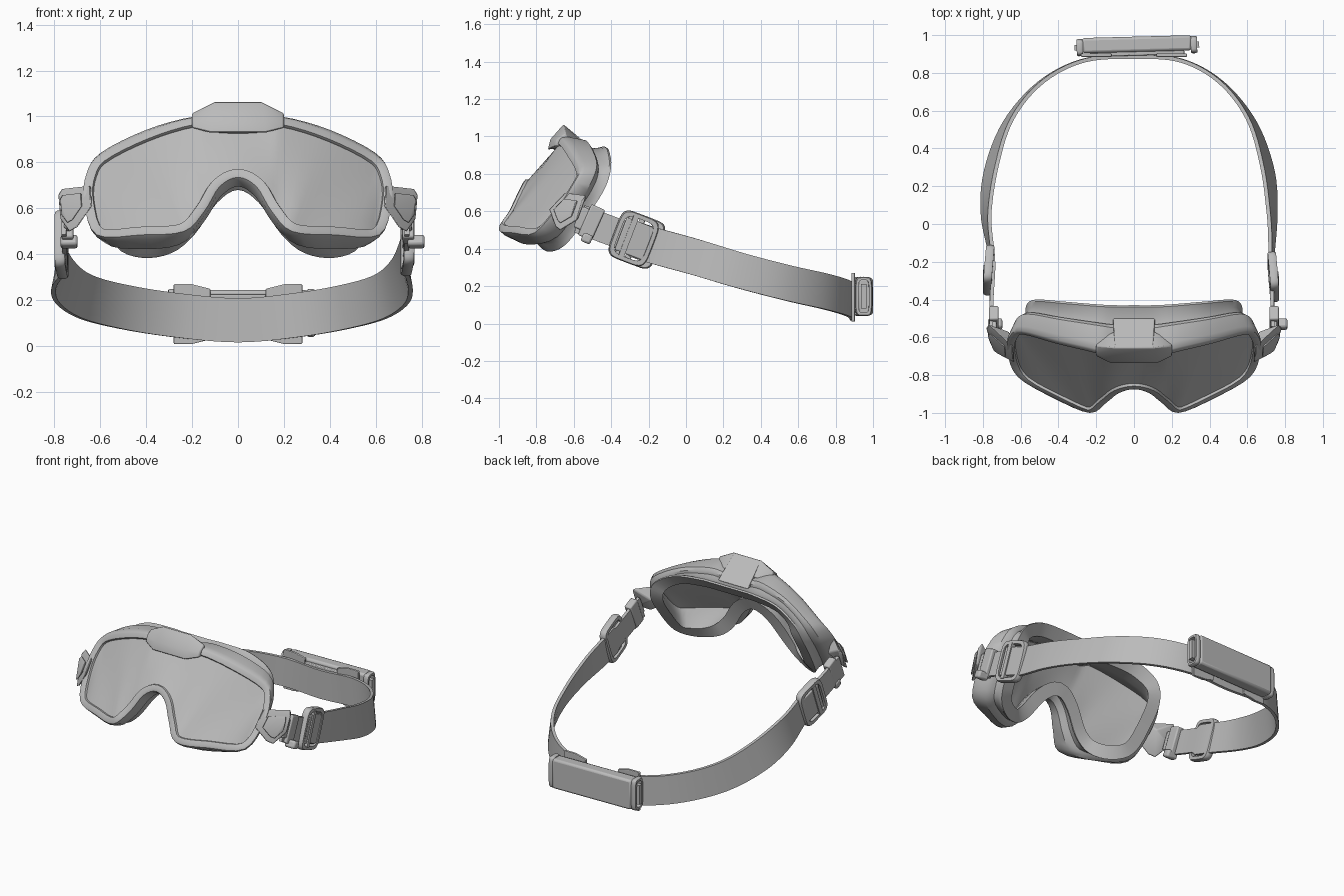
import bpy, bmesh, math
from mathutils import Vector, Matrix

if "Cube" in bpy.data.objects:
    bpy.data.objects.remove(bpy.data.objects["Cube"])

grey = bpy.data.materials.new("plain grey")
grey.use_nodes = True
grey.diffuse_color = (0.5, 0.5, 0.5, 1)
grey.node_tree.nodes["Principled BSDF"].inputs["Base Color"].default_value = (0.5, 0.5, 0.5, 1)

DEPTH = Vector((0, 0.85, -0.5)).normalized()   # direction from lens towards the face


def finish(name, bm, bevel=0.0, angle=35):
    bmesh.ops.remove_doubles(bm, verts=bm.verts, dist=1e-5)
    bmesh.ops.recalc_face_normals(bm, faces=bm.faces)
    mesh = bpy.data.meshes.new(name)
    bm.to_mesh(mesh)
    bm.free()
    mesh.materials.append(grey)
    obj = bpy.data.objects.new(name, mesh)
    bpy.context.collection.objects.link(obj)
    if bevel:
        mod = obj.modifiers.new("bevel", 'BEVEL')
        mod.width, mod.segments, mod.limit_method = bevel, 2, 'ANGLE'
    bpy.ops.object.select_all(action='DESELECT')
    obj.select_set(True)
    bpy.context.view_layer.objects.active = obj
    bpy.ops.object.shade_smooth_by_angle(angle=math.radians(angle))


def loft(bm, rows, wrap_rows=False, wrap_cols=False):
    grid = [[bm.verts.new(p) for p in row] for row in rows]
    nr, nc = len(grid), len(grid[0])
    for i in range(nr if wrap_rows else nr - 1):
        for j in range(nc if wrap_cols else nc - 1):
            a, b = grid[i], grid[(i + 1) % nr]
            k = (j + 1) % nc
            bm.faces.new((a[j], a[k], b[k], b[j]))
    return grid


def box(bm, size, matrix):
    bmesh.ops.create_cube(bm, size=1, matrix=matrix @ Matrix.Diagonal((*size, 1)))


def hull(bm, points):
    bmesh.ops.convex_hull(bm, input=[bm.verts.new(p) for p in points])


def spline(points, steps, closed):
    pts = [Vector(p) for p in points]
    n = len(pts)
    get = (lambda i: pts[i % n]) if closed else (lambda i: pts[max(0, min(n - 1, i))])
    out = []
    for i in range(n if closed else n - 1):
        a, b, c, d = (get(i + k) for k in (-1, 0, 1, 2))
        for s in range(steps):
            t = s / steps
            out.append(0.5 * (2 * b + (c - a) * t + (2 * a - 5 * b + 4 * c - d) * t * t
                              + (3 * b - a - 3 * c + d) * t ** 3))
    return out if closed else out + [pts[-1]]


def mirrored_ring(half):
    return spline(half + [(-x, y, z) for x, y, z in half[-2:0:-1]], 4, True)


def inset(ring, dist, push=0.0):
    n = len(ring)
    return [p + DEPTH.cross(ring[(i + 1) % n] - ring[i - 1]).normalized() * dist + DEPTH * push
            for i, p in enumerate(ring)]


def blend(r1, r2, t):
    return [a.lerp(b, t) for a, b in zip(r1, r2)]


# Goggle outlines: half loops from top centre round to the nose
rim = mirrored_ring([
    (0, -.69, .97), (.1, -.685, .975), (.2, -.66, .995), (.4, -.615, .935), (.6, -.565, .835),
    (.66, -.6, .75), (.67, -.68, .63), (.615, -.81, .485), (.42, -.925, .485),
    (.235, -1.0, .5), (.145, -.945, .59), (.08, -.895, .695), (0, -.875, .735)])
face = mirrored_ring([
    (0, -.43, .94), (.1, -.43, .94), (.2, -.425, .94), (.38, -.41, .92), (.52, -.4, .84),
    (.57, -.43, .73), (.57, -.51, .6), (.53, -.63, .435), (.42, -.715, .385),
    (.29, -.77, .405), (.19, -.775, .485), (.09, -.74, .625), (0, -.72, .68)])
lens_edge = inset(rim, .045, .01)

# Frame shell with rim, body, neck and face flange
bm = bmesh.new()
loft(bm, [lens_edge, inset(rim, .04, -.004), inset(rim, .012, -.006), rim,
          inset(blend(rim, face, .12), -.01), inset(blend(rim, face, .5), -.014),
          inset(blend(rim, face, .6), .004), inset(blend(rim, face, .64), .022),
          inset(blend(rim, face, .8), .018), inset(face, 0, -.012), face,
          inset(face, .085, -.012), inset(blend(rim, face, .5), .07)],
     wrap_rows=True, wrap_cols=True)
finish("goggle_frame", bm)

# Lens: ruled between the upper and lower edges
bm = bmesh.new()
n = len(lens_edge)
span = range(-n // 4, n // 4 + 1)
top = [lens_edge[j % n] for j in span]
low = [lens_edge[(n // 2 - j) % n] for j in span]
loft(bm, [blend(top, low, t / 6) for t in range(7)])
bmesh.ops.dissolve_degenerate(bm, dist=1e-5, edges=bm.edges)
finish("lens", bm, angle=60)

# Top mount block
bm = bmesh.new()
hull(bm, [(s * x, y, z) for s in (1, -1) for x, y, z in (
    (.1, -.655, 1.065), (.11, -.57, .985), (.2, -.645, 1.015), (.2, -.7, .952),
    (.2, -.69, .985), (.12, -.738, .93), (.12, -.725, .985), (.2, -.62, .95))])
hull(bm, [(s * x, y, z) for s in (1, -1) for x, y, z in (
    (.1, -.652, 1.062), (.11, -.5, .935), (.11, -.51, .88), (.11, -.66, .95))])
finish("top_mount", bm, .006)

# Strap: one band from clip to clip round the back
half = [(0, .885, .113), (.25, .865, .135), (.46, .75, .17), (.62, .55, .215), (.705, .3, .28),
        (.73, .05, .355), (.727, -.2, .425), (.732, -.4, .495), (.735, -.57, .56)]
path = spline([(-x * (1.07 if y > -.1 else 1.03), y, z) for x, y, z in half[:0:-1]] + half, 6, False)
rows = []
for i, p in enumerate(path):
    t = (path[min(i + 1, len(path) - 1)] - path[max(i - 1, 0)]).normalized()
    out = Vector((-t.y, t.x, 0)).normalized()
    if out.dot(Vector((p.x, p.y, 0))) < 0:
        out.negate()
    across = out.cross(t)
    across *= math.copysign(1, across.z)
    across -= out * .27 * math.exp(-((p.y - .25) / .35) ** 2)
    half_width = .078 if p.y < -.3 else .096
    rows.append([p + across * (a * half_width) + out * (b * .01)
                 for a, b in ((1, 1), (-1, 1), (-1, -1), (1, -1))])
bm = bmesh.new()
ends = loft(bm, rows, wrap_cols=True)
bm.faces.new(ends[0])
bm.faces.new(ends[-1])
finish("strap", bm)


def rounded_loop(bm, matrix, a, b, bar, thick):
    """Rounded rectangular buckle loop in the local yz plane."""
    def ring(x, shrink):
        pts = []
        for k in range(40):
            c, s = math.cos(k * math.tau / 40), math.sin(k * math.tau / 40)
            pts.append(matrix @ Vector((x, math.copysign(abs(c) ** .4, c) * (a - shrink),
                                        math.copysign(abs(s) ** .4, s) * (b - shrink))))
        return pts
    loft(bm, [ring(-thick, .005), ring(-thick / 2, 0), ring(thick / 2, 0), ring(thick, .005),
              ring(thick, bar), ring(-thick, bar)], wrap_rows=True, wrap_cols=True)


def placed(x, y, z, tilt=0.0):
    return Matrix.Translation((x, y, z)) @ Matrix.Rotation(math.radians(tilt), 4, 'X')


for side, label, adjuster in ((1, "left", (.737, -.28, .455)), (-1, "right", (-.768, -.245, .442))):
    # Strap length adjuster with its cross bar
    bm = bmesh.new()
    m = placed(*adjuster, -21) @ Matrix.Rotation(side * .08, 4, 'Z')
    rounded_loop(bm, m, .11, .135, .026, .022)
    box(bm, (.034, .03, .23), m @ Matrix.Translation((side * .01, -.03, 0)))
    finish(label + "_adjuster", bm)

    # Webbing fold passing through the adjuster
    bm = bmesh.new()
    box(bm, (.026, .16, .185), m @ Matrix.Translation((side * .006, .005, 0)))
    finish(label + "_strap_fold", bm, .006)

    # Connector block and release tab
    bm = bmesh.new()
    m = placed(side * .742, -.505, .54, -24)
    box(bm, (.05, .08, .18), m)
    box(bm, (.03, .06, .12), m @ Matrix.Translation((0, -.05, 0)))
    finish(label + "_connector", bm, .008)
    bm = bmesh.new()
    box(bm, (.075, .055, .05), placed(.775 if side > 0 else -.735, -.53, .455, -24))
    finish(label + "_release_tab", bm, .012)

    # Wedge shaped pivot clip with a raised cover
    pts = [Vector((side * x, y, z)) for x, y, z in (
        (.635, -.735, .61), (.64, -.65, .7), (.77, -.53, .685), (.785, -.55, .66),
        (.775, -.58, .55), (.735, -.675, .495), (.7, -.7, .515), (.66, -.57, .62))]
    mid = sum(pts, Vector()) / len(pts)
    bm = bmesh.new()
    hull(bm, pts)
    finish(label + "_pivot_clip", bm, .008)
    bm = bmesh.new()
    hull(bm, [mid.lerp(p, .65) + Vector((side * .74, -.67, .06)) * .022 for p in pts])
    finish(label + "_clip_cover", bm, .005)

# Rear pack with end buckles and backing tabs
turn = Matrix.Translation((.015, .952, .145)) @ Matrix.Rotation(.026, 4, 'Z')
bm = bmesh.new()
box(bm, (.58, .08, .2), turn)
finish("rear_pack", bm, .014)
bm = bmesh.new()
box(bm, (.5, .03, .16), turn @ Matrix.Translation((0, -.045, 0)))
finish("rear_pack_base", bm, .005)
for side, label in ((1, "left"), (-1, "right")):
    bm = bmesh.new()
    rounded_loop(bm, turn @ Matrix.Translation((side * .302, -.01, 0)), .046, .105, .018, .017)
    box(bm, (.03, .03, .13), turn @ Matrix.Translation((side * .315, -.01, 0)))
    finish(label + "_pack_buckle", bm)
    bm = bmesh.new()
    hull(bm, [(side * x, y, .14 + s * h) for y in (.885, .903) for s in (1, -1)
              for x, h in ((.28, .13), (.2, .13), (.12, .11), (.28, .09))])
    finish(label + "_pack_tab", bm, .004)
